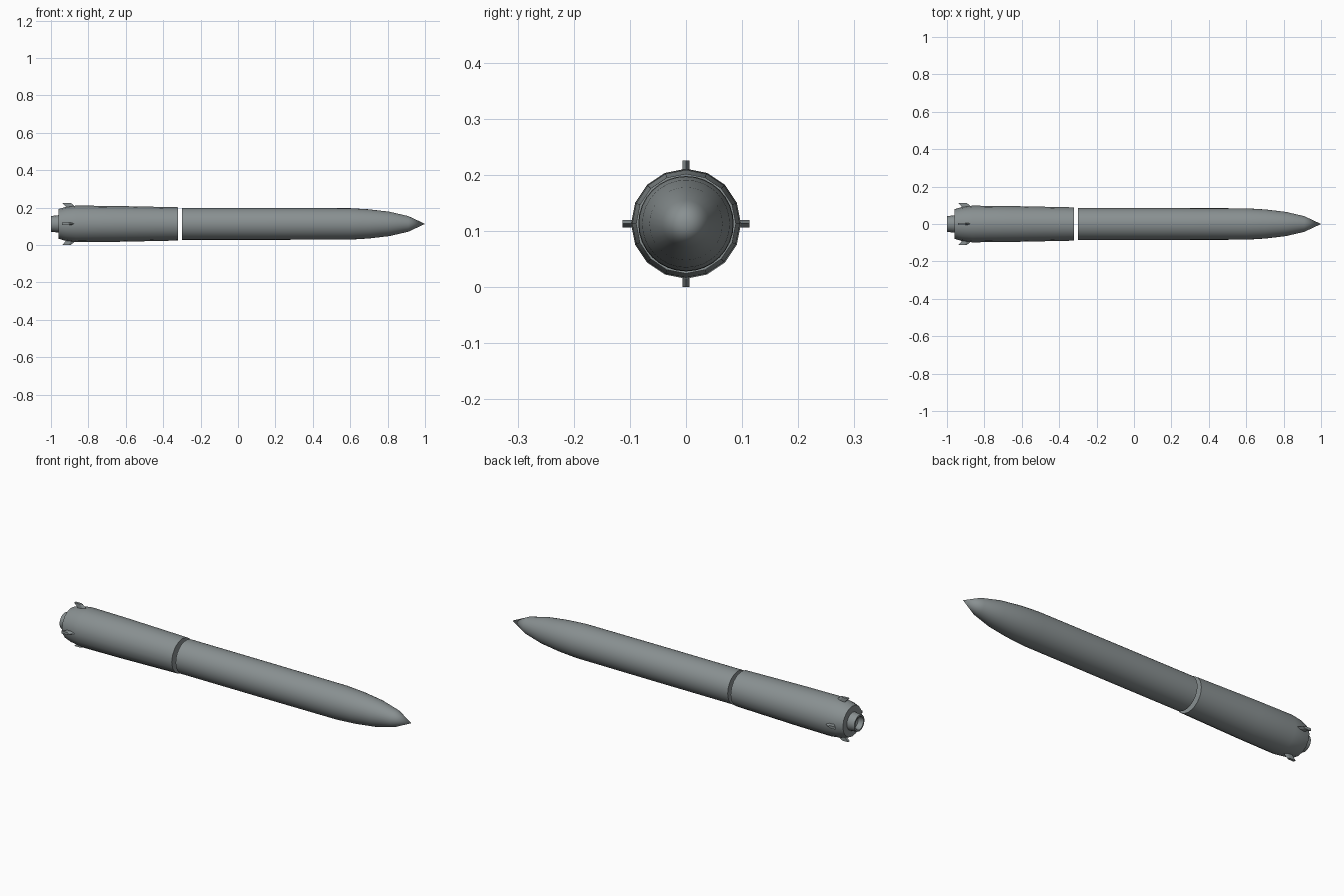
import bpy, bmesh
from math import cos, sin, pi, radians
from mathutils import Matrix

AXIS_Z = 0.113

cube = bpy.data.objects.get("Cube")
if cube:
    bpy.data.objects.remove(cube, do_unlink=True)


def make_material(name, rgb):
    m = bpy.data.materials.new(name)
    m.use_nodes = True
    m.diffuse_color = (*rgb, 1)
    m.node_tree.nodes["Principled BSDF"].inputs["Base Color"].default_value = (*rgb, 1)
    return m


grey = make_material("slate grey", (0.25, 0.28, 0.285))


def finish(bm, name, angle):
    bmesh.ops.recalc_face_normals(bm, faces=bm.faces)
    mesh = bpy.data.meshes.new(name)
    bm.to_mesh(mesh)
    bm.free()
    mesh.materials.append(grey)
    ob = bpy.data.objects.new(name, mesh)
    bpy.context.collection.objects.link(ob)
    ob.location.z = AXIS_Z
    if angle:
        bpy.ops.object.select_all(action='DESELECT')
        ob.select_set(True)
        bpy.context.view_layer.objects.active = ob
        bpy.ops.object.shade_smooth_by_angle(angle=radians(angle))
    return ob


def lathe(name, profile, sides, angle=35):
    """Spin (x, radius) points about the long axis; radius 0 closes to a point."""
    bm = bmesh.new()
    rings = []
    for x, r in profile:
        if r == 0:
            rings.append([bm.verts.new((x, 0, 0))] * sides)
        else:
            rings.append([bm.verts.new((x, r * cos(2 * pi * i / sides),
                                        r * sin(2 * pi * i / sides)))
                          for i in range(sides)])
    for a, b in zip(rings, rings[1:]):
        for i in range(sides):
            j = (i + 1) % sides
            corners = list(dict.fromkeys((a[i], a[j], b[j], b[i])))
            bm.faces.new(corners)
    return finish(bm, name, angle)


# Forward stage with pointed nose
lathe("forward_stage", [(-0.30, 0), (-0.30, 0.085), (0.15, 0.085), (0.60, 0.084),
                        (0.70, 0.078), (0.81, 0.065), (0.91, 0.042), (1.0, 0)], 32)

# Booster stage, slightly flared towards the tail
lathe("booster_stage", [(-0.96, 0), (-0.96, 0.079), (-0.92, 0.091), (-0.865, 0.098),
                        (-0.66, 0.096), (-0.32, 0.089), (-0.32, 0)], 16)

# Hollow exhaust nozzle
lathe("exhaust_nozzle", [(-0.955, 0.047), (-1.0, 0.042), (-1.0, 0.034),
                         (-0.975, 0.026), (-0.965, 0)], 16)

# Four swept tail fins with wedge-shaped leading edges
HALF = 0.0065


def fin_section(trail, shoulder, lead):
    return [(trail, -HALF), (shoulder, -HALF), (lead, 0), (shoulder, HALF), (trail, HALF)]


for k, side in enumerate(("left", "top", "right", "bottom")):
    bm = bmesh.new()
    root = [bm.verts.new((x, y, 0.08)) for x, y in fin_section(-0.91, -0.88, -0.855)]
    tip = [bm.verts.new((x, y, 0.113)) for x, y in fin_section(-0.94, -0.908, -0.895)]
    bm.faces.new(root)
    bm.faces.new(tip)
    for i in range(5):
        j = (i + 1) % 5
        bm.faces.new((root[i], root[j], tip[j], tip[i]))
    bmesh.ops.transform(bm, matrix=Matrix.Rotation((k - 1) * pi / 2, 4, 'X'), verts=bm.verts)
    finish(bm, "tail_fin_" + side, 0)
